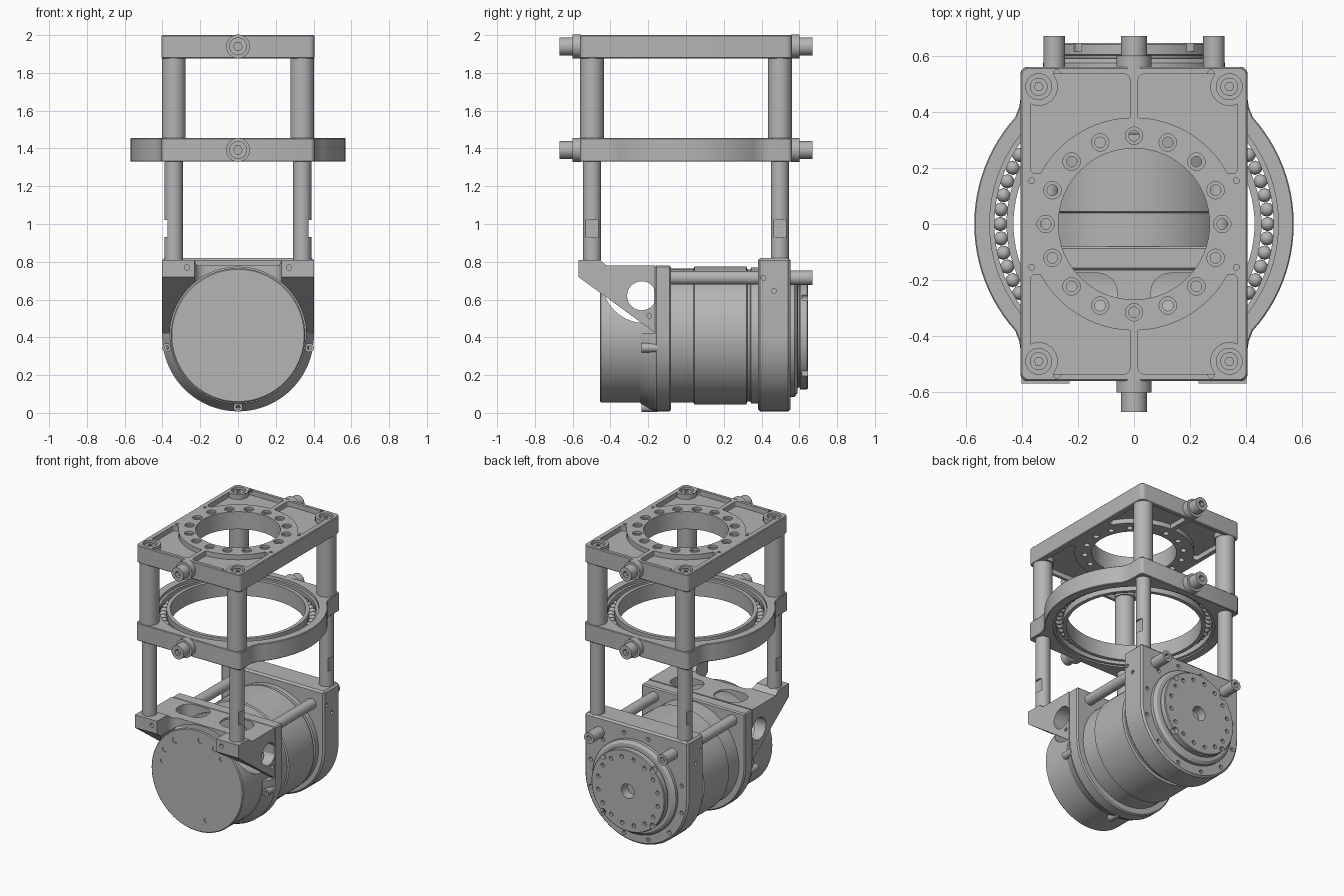
import bpy, bmesh, math
from mathutils import Vector, Matrix

cube = bpy.data.objects.get("Cube")
if cube:
    bpy.data.objects.remove(cube, do_unlink=True)

grey = bpy.data.materials.new("machined_grey")
grey.use_nodes = True
COL = (0.46, 0.46, 0.46, 1)
grey.diffuse_color = COL
grey.node_tree.nodes["Principled BSDF"].inputs["Base Color"].default_value = COL

# Each axis maps (u, v, along) to x, y, z
PLACE = {"Z": lambda u, v, w: (u, v, w),
         "Y": lambda u, v, w: (u, w, v),
         "X": lambda u, v, w: (w, u, v)}


def make(name, bm):
    bmesh.ops.recalc_face_normals(bm, faces=bm.faces)
    me = bpy.data.meshes.new(name)
    bm.to_mesh(me)
    bm.free()
    me.materials.append(grey)
    ob = bpy.data.objects.new(name, me)
    bpy.context.collection.objects.link(ob)
    return ob


def prism(name, pts, axis, a, b):
    """Extrude a 2D outline along an axis from a to b."""
    bm = bmesh.new()
    f = bm.faces.new([bm.verts.new(PLACE[axis](u, v, a)) for u, v in pts])
    ext = bmesh.ops.extrude_face_region(bm, geom=[f])["geom"]
    move = Vector(PLACE[axis](0, 0, b - a))
    bmesh.ops.translate(bm, vec=move, verts=[g for g in ext if isinstance(g, bmesh.types.BMVert)])
    return make(name, bm)


def lathe(name, profile, axis, u=0, v=0, closed=False, steps=64):
    """Revolve (radius, along) points about an axis through (u, v)."""
    bm = bmesh.new()
    vs = [bm.verts.new(PLACE[axis](u + r, v, w)) for r, w in profile]
    pairs = list(zip(vs, vs[1:])) + ([(vs[-1], vs[0])] if closed else [])
    es = [bm.edges.new(p) for p in pairs]
    bmesh.ops.spin(bm, geom=vs + es, cent=PLACE[axis](u, v, 0), axis=PLACE[axis](0, 0, 1),
                   angle=math.tau, steps=steps)
    bmesh.ops.remove_doubles(bm, verts=bm.verts, dist=1e-5)
    return make(name, bm)


def rod(name, axis, u, v, r, a, b, steps=32):
    return lathe(name, [(0, a), (r, a), (r, b), (0, b)], axis, u, v, steps=steps)


def apply_mods(ob):
    dg = bpy.context.evaluated_depsgraph_get()
    ob.data = bpy.data.meshes.new_from_object(ob.evaluated_get(dg))
    ob.modifiers.clear()


def cut(ob, cutters):
    for c in cutters:
        m = ob.modifiers.new("cut", "BOOLEAN")
        m.operation, m.solver, m.object = "DIFFERENCE", "EXACT", c
    apply_mods(ob)
    for c in cutters:
        bpy.data.objects.remove(c, do_unlink=True)
    return ob


def bevel(ob, width):
    m = ob.modifiers.new("bevel", "BEVEL")
    m.width, m.segments, m.limit_method, m.angle_limit = width, 1, "ANGLE", math.radians(40)
    apply_mods(ob)
    return ob


def arc(cx, cy, r, a0, a1, n):
    return [(cx + r * math.cos(math.radians(a0 + (a1 - a0) * i / n)),
             cy + r * math.sin(math.radians(a0 + (a1 - a0) * i / n))) for i in range(n + 1)]


def rounded(x0, x1, y0, y1, r):
    return (arc(x1 - r, y1 - r, r, 0, 90, 6) + arc(x0 + r, y1 - r, r, 90, 180, 6)
            + arc(x0 + r, y0 + r, r, 180, 270, 6) + arc(x1 - r, y0 + r, r, 270, 360, 6))


def circle_points(n, r, off=0, cx=0, cy=0):
    return arc(cx, cy, r, off, off + 360, n)[:n]


MZ = 0.41                                   # height of the motor axis
SIDES = [(sx, sy) for sx in (-1, 1) for sy in (-1, 1)]

# Top plate with pockets on both faces, bore and bolt circle
top = bevel(prism("top_plate", rounded(-.405, .405, -.56, .56, .03), "Z", 1.877, 2), .005)
cutters = [rod("c", "Z", 0, 0, .27, 1.8, 2.1, 64)]
for sx, sy in SIDES:
    for a, b in ((1.965, 2.1), (1.8, 1.91)):
        xs, ys = sorted((.015 * sx, .37 * sx)), sorted((.18 * sy, .535 * sy))
        p = prism("c", rounded(*xs, *ys, .02), "Z", a, b)
        cutters.append(cut(p, [rod("c", "Z", 0, 0, .38, 1.7, 2.2, 64),
                               rod("c", "Z", .34 * sx, .49 * sy, .068, 1.7, 2.2)]))
    cutters.append(rod("c", "Z", .34 * sx, .49 * sy, .046, 1.97, 2.1))
for x, y in circle_points(16, .315):
    cutters.append(lathe("c", [(0, 1.8), (.019, 1.8), (.019, 1.985), (.031, 1.985),
                               (.031, 2.1), (0, 2.1)], "Z", x, y, steps=20))
for x, y in [(sx * a, sy * b) for sx, sy in SIDES for a, b in ((.365, .155), (.275, .54))]:
    cutters.append(rod("c", "Z", x, y, .011, 1.98, 2.1, 12))
cut(top, cutters)

# Middle plate with bulging sides and bearing bore
right = [(.39, -.56), (.405, -.545), (.405, -.45), (.409, -.42)] + arc(0, 0, .57, -42, 42, 24) \
    + [(.409, .42), (.405, .45), (.405, .545), (.39, .56)]
mid = bevel(prism("middle_plate", right + [(-x, -y) for x, y in right], "Z", 1.33, 1.455), .004)
cut(mid, [rod("c", "Z", 0, 0, .515, 1.2, 1.6, 96)])

# Ball bearing
lathe("bearing_outer_race", [(.516, 1.34), (.498, 1.34), (.498, 1.37), (.505, 1.39), (.498, 1.41),
                             (.498, 1.435), (.516, 1.435)], "Z", closed=True, steps=96)
lathe("bearing_inner_race", [(.43, 1.335), (.455, 1.335), (.455, 1.37), (.449, 1.39), (.455, 1.41),
                             (.455, 1.445), (.43, 1.445)], "Z", closed=True, steps=96)
bm = bmesh.new()
for x, y in circle_points(58, .477):
    bmesh.ops.create_icosphere(bm, subdivisions=2, radius=.0255, matrix=Matrix.Translation((x, y, 1.39)))
make("bearing_balls", bm)

# Corner posts and their screws
for sx, sy in SIDES:
    x, y = .34 * sx, .497 * sy
    rod("upper_post", "Z", x, y, .063, 1.455, 1.88)
    low = rod("lower_post", "Z", x, y, .048, .78, 1.335)
    flat = sorted((.374 * sx, .45 * sx))
    cut(low, [prism("c", [(flat[0], .93), (flat[1], .93), (flat[1], 1.02), (flat[0], 1.02)],
                    "Y", y - .1, y + .1)])
    screw = rod("post_screw", "Z", .34 * sx, .49 * sy, .032, 1.96, 1.99)
    cut(screw, [prism("c", circle_points(6, .016, 0, .34 * sx, .49 * sy), "Z", 1.975, 2.1)])


def cap_screw(name, x, z, r, a, b):
    """Socket screw pointing along y, head ending at b."""
    s = rod(name, "Y", x, z, r, a, b)
    d = 1 if b > a else -1
    return cut(s, [prism("c", circle_points(6, r * .5, 0, x, z), "Y", b - .03 * d, b + .05 * d)])


# Clamp screws on the front and back of both plates
for s in (-1, 1):
    for z in (1.94, 1.392):
        rod("clamp_washer", "Y", 0, z, .063, .555 * s, .602 * s)
        cap_screw("clamp_screw", 0, z, .047, .59 * s, .67 * s)


def u_shape(top_z):
    return [(.402, top_z), (-.402, top_z)] + arc(0, MZ, .402, 180, 360, 40)


# Rear bracket
rear = bevel(prism("rear_bracket", u_shape(.82), "Y", .38, .553), .012)
holes = [rod("c", "Y", x, z, .014, .53, .6, 12) for x, z in circle_points(12, .365, 15, 0, MZ)]
holes += [rod("c", "X", y, z, .013, s * .38, s * .5, 12)
          for s in (-1, 1) for y, z in ((.465, .645), (.41, .715))]
cut(rear, holes)

# Front bracket: ring plate and forward arm with slots and side holes
front = bevel(prism("front_ring_plate", u_shape(.78), "Y", -.165, -.08), .008)
arm = prism("front_arm", [(-.57, .72), (-.165, .425), (-.165, .78), (-.42, .78), (-.455, .81),
                          (-.57, .81)], "X", -.402, .402)
cutters = [rod("c", "Y", 0, MZ, .362, -.8, 0, 64),
           rod("c", "X", -.235, .62, .077, -.6, .6),
           prism("c", rounded(-.23, .23, -.9, -.4, .06), "Z", .6, 1)]
for s in (-1, 1):
    xs = sorted((.06 * s, .28 * s))
    cutters.append(prism("c", rounded(*xs, -.335, -.175, .07), "Z", .65, 1))
    cutters.append(rod("c", "X", -.195, .515, .013, s * .38, s * .5, 12))
    cutters.append(rod("c", "Y", .27 * s, .77, .014, -.6, -.54, 12))
cut(arm, cutters)
lathe("front_collar", [(.35, -.24), (.36, -.24), (.39, -.19), (.398, -.165), (.35, -.165)], "Y", 0, MZ, True)
collar = bpy.data.objects["front_collar"]
cut(collar, [prism("c", [(-.6, .42), (.6, .42), (.6, 1), (-.6, 1)], "Y", -.5, 0)])
for x, z in ((-.378, .345), (.378, .345), (0, .03)):
    cap_screw("collar_screw", x, z, .024, -.15, -.235)

# Motor housing
lathe("motor_body", [(0, -.17), (.355, -.17), (.355, .04), (.365, .045), (.365, .32), (.35, .325),
                     (.35, .34), (.36, .345), (.36, .39), (0, .39)], "Y", 0, MZ, steps=80)

# Front cap, hollowed behind its face by a rounded scoop
cap = lathe("front_cap", [(0, -.455), (.35, -.455), (.356, -.449), (.356, -.168), (0, -.168)],
            "Y", 0, MZ, steps=80)
scoop = arc(-.22, .70, .224, 180, 285, 24) + [(-.1, .48), (-.1, .95), (-.444, .95)]
spots = [(-.17, .65, .02), (.03, .7, .022), (.14, .67, .02), (.19, .61, .015),
         (-.25, .565, .02), (-.27, .48, .015), (.07, .15, .015)]
cut(cap, [prism("c", scoop, "X", -.6, .6)]
    + [rod("c", "Y", x, z, r, -.5, -.449, 16) for x, z, r in spots])

# Rear output flange with bolt circle and centre bore
flange = lathe("rear_flange", [(0, .54), (.325, .54), (.325, .575), (.305, .59), (.275, .592), (.275, .602),
                               (.285, .604), (.285, .64), (.28, .645), (0, .645)], "Y", 0, MZ, steps=80)
cut(flange, [rod("c", "Y", 0, MZ, .05, .58, .7)]
    + [rod("c", "Y", x, z, .014, .625, .7, 12) for x, z in circle_points(16, .235, 11, 0, MZ)]
    + [rod("c", "Y", x, z, .022, .615, .7, 12) for x, z in circle_points(4, .275, 45, 0, MZ)])

# Tie rods joining the brackets
for s in (-1, 1):
    rod("tie_rod", "Y", s * .305, .715, .036, -.09, .39)
    cap_screw("tie_rod_screw", s * .285, .715, .038, .54, .67)

# Smooth round surfaces, keep edges sharp
bpy.ops.object.select_all(action="DESELECT")
for ob in bpy.context.collection.objects:
    if ob.type == "MESH":
        ob.select_set(True)
        bpy.context.view_layer.objects.active = ob
bpy.ops.object.shade_smooth_by_angle(angle=math.radians(30))
